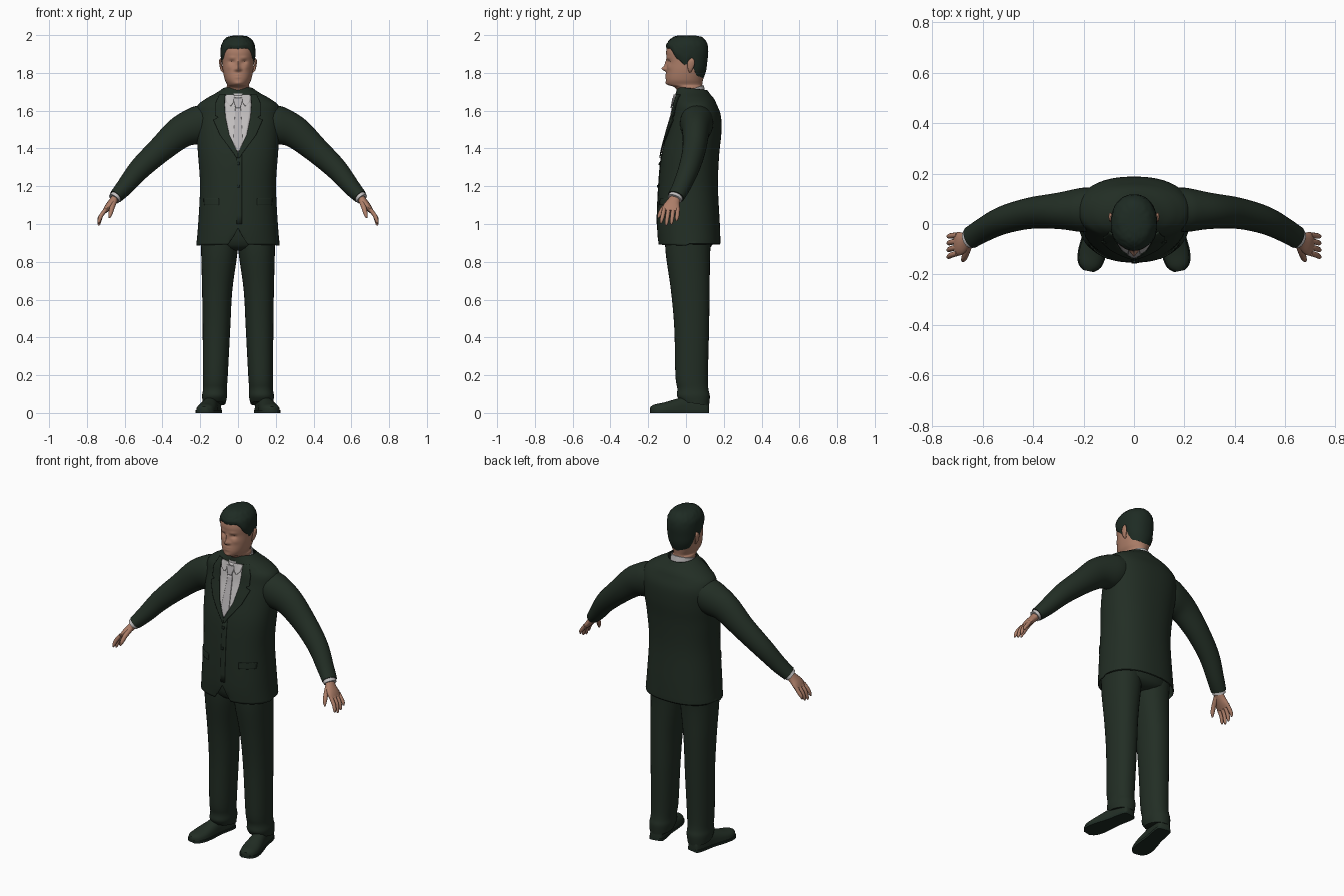
import bpy, bmesh, math, random
from math import sin, cos, pi, exp
from mathutils import Vector
from mathutils.bvhtree import BVHTree

random.seed(4)
if "Cube" in bpy.data.objects:
    bpy.data.objects.remove(bpy.data.objects["Cube"])


def material(name, rgb):
    m = bpy.data.materials.new(name)
    m.use_nodes = True
    m.diffuse_color = (*rgb, 1)
    bsdf = next(n for n in m.node_tree.nodes if n.type == "BSDF_PRINCIPLED")
    bsdf.inputs["Base Color"].default_value = (*rgb, 1)
    bsdf.inputs["Roughness"].default_value = 0.8
    return m


SUIT = material("dark green cloth", (0.016, 0.027, 0.018))
HAIR = material("dark hair", (0.013, 0.024, 0.017))
SKIN = material("skin", (0.42, 0.21, 0.14))
SHIRT = material("pale grey shirt", (0.55, 0.53, 0.53))
TIE = material("grey tie", (0.47, 0.45, 0.46))
parts = []


def smooth(rows, n):
    """Catmull-Rom interpolation of equal-length tuples."""
    out = []
    for i in range(len(rows) - 1):
        quad = [rows[max(i - 1, 0)], rows[i], rows[i + 1], rows[min(i + 2, len(rows) - 1)]]
        for k in range(n):
            t = k / n
            out.append(tuple(
                b + t * ((c - a) + t * ((2 * a - 5 * b + 4 * c - d) + t * (3 * b - a - 3 * c + d))) / 2
                for a, b, c, d in zip(*quad)))
    return out + [tuple(rows[-1])]


def ring(row, sides):
    """Horizontal superellipse: z, front y, back y, half width, power, tilt, centre x."""
    z, yf, yb, hw, p, tilt, cx = (tuple(row) + (0, 0))[:7]
    pts = []
    for i in range(sides):
        a = 2 * pi * i / sides
        s, c = (math.copysign(abs(f) ** (2 / p), f) for f in (sin(a), cos(a)))
        pts.append(Vector((cx + hw * s, (yf + yb) / 2 - (yb - yf) / 2 * c, z - tilt * c)))
    return pts


def tube_rings(path, n, sides=16):
    """Rings along a path of x, y, z, radius across y, other radius."""
    rows = smooth(path, n)
    rings = []
    for i, r in enumerate(rows):
        t = (Vector(rows[min(i + 1, len(rows) - 1)][:3]) - Vector(rows[max(i - 1, 0)][:3])).normalized()
        u = (Vector((0, 1, 0)) - t * t.y).normalized()
        v = t.cross(u)
        rings.append([Vector(r[:3]) + u * r[3] * cos(2 * pi * k / sides) + v * r[4] * sin(2 * pi * k / sides)
                      for k in range(sides)])
    return rings


def skin(name, rings, mat, caps=True, mirror=False, closed=True, thick=0):
    bm = bmesh.new()
    vs = [[bm.verts.new(p) for p in r] for r in rings]
    n = len(rings[0])
    for a, b in zip(vs, vs[1:]):
        for k in range(n if closed else n - 1):
            bm.faces.new((a[k], a[(k + 1) % n], b[(k + 1) % n], b[k]))
    if caps:
        bm.faces.new(vs[0][::-1])
        bm.faces.new(vs[-1])
    bmesh.ops.recalc_face_normals(bm, faces=bm.faces)
    me = bpy.data.meshes.new(name)
    bm.to_mesh(me)
    bm.free()
    me.materials.append(mat)
    ob = bpy.data.objects.new(name, me)
    bpy.context.collection.objects.link(ob)
    if thick:
        m = ob.modifiers.new("Thickness", "SOLIDIFY")
        m.thickness, m.offset = thick, 0
    if mirror:
        ob.modifiers.new("Mirror", "MIRROR").use_mirror_merge = False
    parts.append(ob)
    return ob


# Jacket body, with a notch where the fronts part at the hem
jacket_rows = [
    (.885, -.145, .18, .218, 2.3, -.006), (1.0, -.15, .176, .208, 2.3, 0), (1.2, -.142, .166, .198, 2.3, 0),
    (1.36, -.127, .172, .208, 2.3, 0), (1.48, -.098, .184, .217, 2.3, 0), (1.57, -.072, .182, .22, 2.3, 0),
    (1.625, -.062, .163, .212, 2.2, 0), (1.66, -.055, .147, .168, 2.1, -.005),
    (1.69, -.05, .125, .115, 2, -.012), (1.715, -.044, .11, .077, 2, -.02)]
jacket_rings = [ring(r, 64) for r in smooth(jacket_rows, 6)]
for r in jacket_rings:
    for p in r:
        if p.y < 0:
            p.z = max(p.z, .98 - 1.8 * abs(p.x))
        else:
            p.z = max(p.z, .895)
# Front and back tilt: the neckline falls forward
for r, row in zip(jacket_rings, smooth(jacket_rows, 6)):
    if row[0] > 1.64:
        for p in r:
            p.z += row[5] * -1.2 * (p.y - .03) / .08 * .5
jacket = skin("jacket", jacket_rings, SUIT, caps=False, thick=.006)
surface = BVHTree.FromPolygons([v.co for v in jacket.data.vertices],
                               [tuple(p.vertices) for p in jacket.data.polygons])


def patch(name, outline, mat, lift, mirror=False, n=8, cols=10):
    """Thin cloth laid on the jacket front; outline rows are z, x start, x end."""
    rows, y = [], -.12
    for i in range(len(outline) - 1):
        steps = n + (i == len(outline) - 2)
        for k in range(steps):
            z, x0, x1 = (a + (b - a) * k / n for a, b in zip(outline[i], outline[i + 1]))
            line = []
            for c in range(cols + 1):
                x = x0 + (x1 - x0) * c / cols
                hit = surface.ray_cast(Vector((x, -1, z)), Vector((0, 1, 0)))[0]
                y = hit.y if hit else y
                line.append(Vector((x, y - lift, z)))
            rows.append(line)
    return skin(name, rows, mat, caps=False, mirror=mirror, closed=False, thick=.006)


# Shirt front, tie, lapels, front edge and pocket flaps
patch("shirt_front", [(1.375, -.002, .002), (1.47, -.047, .047), (1.58, -.069, .069), (1.68, -.072, .072)],
      SHIRT, .005)
patch("tie", [(1.385, -.004, .004), (1.43, -.025, .025), (1.62, -.014, .014)], TIE, .010)
patch("tie_knot", [(1.615, -.013, .013), (1.655, -.024, .024), (1.668, -.021, .021)], TIE, .015)
patch("lapels", [(1.35, .001, .008), (1.375, 0, .024), (1.47, .046, .095), (1.55, .063, .13), (1.565, .066, .105),
                 (1.575, .067, .122), (1.63, .071, .122), (1.685, .068, .098)], SUIT, .010, True)
patch("shirt_collar", [(1.625, .036, .042), (1.645, .024, .062), (1.668, .012, .068), (1.685, .022, .062)],
      SHIRT, .012, True, cols=6)
patch("front_edge", [(1.0, -.009, .02), (1.37, -.009, .02)], SUIT, .003, cols=4)
patch("pocket_flaps", [(1.1, .1, .178), (1.135, .1, .18)], SUIT, .005, True)
for z in (1.2, 1.32):
    patch("button", [(z - .007, -.003, .007), (z + .007, -.003, .007)], HAIR, .009, n=2, cols=2)

# Shirt collar band around the neck
band = []
for z, g in ((1.66, .012), (1.69, .008), (1.712, .005), (1.712, 0)):
    band.append(ring((z, -.052 - g, .09 + g, .062 + g, 2, .022), 40))
skin("collar_band", band, SHIRT, caps=False)

# Sleeves, shirt cuffs and hands
skin("sleeves", tube_rings([
    (.13, .06, 1.575, .08, .075), (.2, .056, 1.53, .088, .099), (.3, .052, 1.488, .072, .086),
    (.41, .043, 1.395, .062, .069), (.52, .015, 1.292, .055, .058), (.6, -.025, 1.196, .048, .046),
    (.647, -.053, 1.145, .045, .037)], 5, 28), SUIT, mirror=True)
skin("shirt_cuffs", tube_rings([(.635, -.047, 1.158, .039, .032), (.656, -.06, 1.133, .039, .032)], 1, 24),
     SHIRT, mirror=True)
skin("palms", tube_rings([
    (.64, -.05, 1.15, .027, .022), (.664, -.066, 1.118, .034, .021), (.688, -.077, 1.09, .046, .018),
    (.706, -.08, 1.066, .046, .012)], 3), SKIN, mirror=True)
for i, (name, drop) in enumerate((("index", 1.004), ("middle", .992), ("ring", .998), ("little", 1.015))):
    y = -.116 + .024 * i
    spread = -.014 + .003 * i
    skin(name + "_fingers", tube_rings([
        (.7, y, 1.078, .011, .011), (.724, y + spread * .5, 1.045, .011, .011),
        (.735, y + spread, drop + .014, .009, .009), (.737, y + spread * 1.2, drop, .004, .004)], 3, 10),
        SKIN, mirror=True)
skin("thumbs", tube_rings([
    (.655, -.08, 1.12, .017, .015), (.667, -.118, 1.085, .013, .013), (.675, -.138, 1.055, .011, .011),
    (.681, -.147, 1.032, .004, .004)], 3, 12), SKIN, mirror=True)

# Trousers
leg_rows = [
    (.05, -.03, .122, .06, 2.2, -.012, .126), (.09, -.048, .126, .066, 2.2, 0, .124),
    (.13, -.046, .118, .063, 2.2, 0, .122), (.2, -.056, .116, .066, 2.2, 0, .12),
    (.45, -.062, .122, .073, 2.2, 0, .114), (.65, -.08, .125, .08, 2.2, 0, .11),
    (.85, -.108, .128, .096, 2.2, 0, .099), (.98, -.11, .14, .1, 2.2, 0, .097)]
skin("trouser_legs", [ring(r, 32) for r in smooth(leg_rows, 5)], SUIT, mirror=True)
skin("trouser_seat", [ring(r, 40) for r in smooth([
    (.86, -.06, .1, .06, 2), (.89, -.105, .14, .18, 2.3), (1.0, -.12, .15, .188, 2.3),
    (1.12, -.11, .14, .18, 2.3)], 3)], SUIT)

# Shoes: length position, half width, height
shoe = smooth([(.122, .022, .05), (.112, .036, .075), (.07, .041, .088), (0, .041, .088), (-.06, .048, .072),
               (-.12, .052, .055), (-.165, .042, .046), (-.188, .018, .034)], 4)


def shoe_point(across, along, z):
    a = .19
    return Vector((.145 + across * cos(a) - along * sin(a), along * cos(a) + across * sin(a) - .002, z))


skin("shoe_uppers", [[shoe_point(w * cos(t * pi / 12), y, .012 + (h - .012) * max(sin(t * pi / 12), 0) ** .7)
                      for t in range(13)] for y, w, h in shoe], SUIT, mirror=True)
edge = [(w + .004, y) for y, w, h in shoe] + [(-w - .004, y) for y, w, h in reversed(shoe)]
skin("shoe_soles", [[shoe_point(x, y, z) for x, y in edge] for z in (0, .014)], HAIR, mirror=True)

# Head and neck, with the face pushed in and out by soft bumps
head_rows = [
    (1.62, -.02, .1, .062, 2), (1.70, -.046, .09, .06, 2), (1.725, -.062, .088, .06, 2),
    (1.738, -.098, .086, .058, 2), (1.765, -.107, .09, .07, 2.1), (1.81, -.103, .1, .08, 2.2),
    (1.86, -.1, .106, .084, 2.2), (1.91, -.105, .111, .086, 2.2), (1.95, -.094, .105, .08, 2.1),
    (1.98, -.066, .082, .056, 2), (1.99, -.03, .045, .02, 2)]
skull = smooth(head_rows, 8)
bumps = [(0, 1.822, .011, .012, .026), (0, 1.848, .008, .022, .012), (.033, 1.858, .014, .008, -.011),
         (.032, 1.88, .02, .007, .004), (0, 1.79, .018, .004, .005), (0, 1.777, .016, .004, .004),
         (.045, 1.83, .016, .014, .004), (0, 1.745, .018, .009, .004), (.014, 1.817, .007, .006, .008)]
head_rings = [ring(r, 80) for r in skull]
for r in head_rings:
    for p in r:
        if p.y < -.03:
            x, z = abs(p.x), p.z
            p.y -= sum(g * exp(-((x - bx) / sx) ** 2 - ((z - bz) / sz) ** 2) for bx, bz, sx, sz, g in bumps)
skin("head", head_rings, SKIN)

# Ears
skin("ears", tube_rings([(.078, .022, 1.805, .006, .005), (.086, .022, 1.818, .012, .007),
                         (.092, .026, 1.845, .019, .007), (.094, .03, 1.866, .015, .006),
                         (.089, .03, 1.877, .005, .004)], 3, 14), SKIN, mirror=True)


# Hair cap rising from a hairline that follows the angle around the head
def lookup(table, v):
    for a, b in zip(table, table[1:]):
        if v <= b[0]:
            t = (v - a[0]) / (b[0] - a[0])
            return tuple(p + (q - p) * t for p, q in zip(a, b))
    return table[-1]


hairline = [(0, 1.927), (.6, 1.932), (.85, 1.915), (1.05, 1.88), (1.3, 1.865), (1.5, 1.84), (1.62, 1.85),
            (1.75, 1.87), (1.95, 1.82), (2.2, 1.785), (pi, 1.768)]
count, centre, hair = 64, Vector((0, .01, 1.87)), []
for k in range(19):
    t = k / 18
    line = []
    for i in range(count):
        a = 2 * pi * i / count
        low = lookup(hairline, min(a, 2 * pi - a))[1]
        z = low + (1.99 - low) * (1 - (1 - t) ** 1.5)
        p = ring(lookup(skull, z), count)[i]
        grow = 1 + .068 * min(1, .1 + t * 6) + (random.uniform(-.012, .012) if 0 < k < 17 and z > 1.92 else 0)
        line.append(centre + (p - centre) * grow)
    hair.append(line)
skin("hair", hair, HAIR)

# Smooth shading with crisp edges
bpy.ops.object.select_all(action="DESELECT")
for ob in parts:
    ob.select_set(True)
bpy.context.view_layer.objects.active = parts[0]
bpy.ops.object.shade_smooth_by_angle(angle=math.radians(50))
